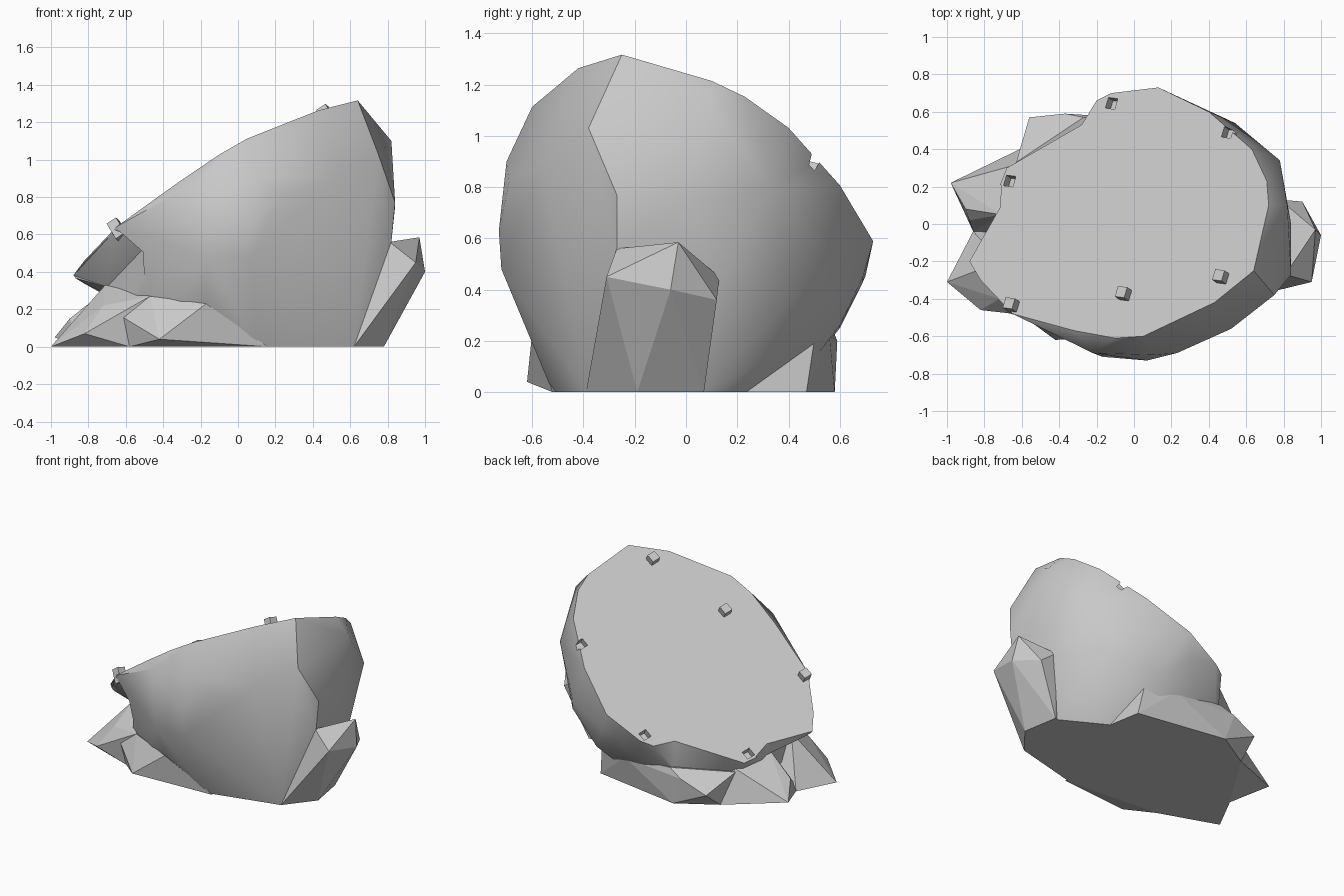
import bpy
import bmesh
from mathutils import Matrix, Vector

default_cube = bpy.data.objects.get("Cube")
if default_cube:
    bpy.data.objects.remove(default_cube, do_unlink=True)

# One stone colour for everything
stone = bpy.data.materials.new("stone grey")
stone.use_nodes = True
stone_colour = (0.58, 0.58, 0.58, 1.0)
stone.diffuse_color = stone_colour
stone.node_tree.nodes["Principled BSDF"].inputs["Base Color"].default_value = stone_colour


def slope_height(x, y):
    """Height of the slanted flat cut at a ground position."""
    return 0.825 + 0.6 * x - 0.43 * y


def add_object(name, bm):
    mesh = bpy.data.meshes.new(name)
    bmesh.ops.recalc_face_normals(bm, faces=bm.faces)
    bm.to_mesh(mesh)
    bm.free()
    mesh.materials.append(stone)
    obj = bpy.data.objects.new(name, mesh)
    bpy.context.collection.objects.link(obj)
    return obj


def add_hull(name, points):
    """Faceted rock wrapped around a few corner points."""
    bm = bmesh.new()
    for point in points:
        bm.verts.new(point)
    result = bmesh.ops.convex_hull(bm, input=bm.verts)
    unused = [v for v in result["geom_interior"] + result["geom_unused"]
              if isinstance(v, bmesh.types.BMVert)]
    bmesh.ops.delete(bm, geom=list(set(unused)), context="VERTS")
    bmesh.ops.dissolve_limit(bm, angle_limit=0.01, verts=bm.verts, edges=bm.edges)
    return add_object(name, bm)


def carve(target, cutter):
    """Cut one shape out of another and remove the cutter."""
    cutter.hide_render = True
    cut = target.modifiers.new("carve", "BOOLEAN")
    cut.operation = "DIFFERENCE"
    cut.solver = "EXACT"
    cut.object = cutter
    bpy.context.view_layer.objects.active = target
    bpy.ops.object.modifier_apply(modifier=cut.name)
    bpy.data.objects.remove(cutter, do_unlink=True)


# Frame of the slanted cut, used by the pegs and sockets
normal = Vector((-0.6, 0.43, 1)).normalized()
across = Vector((1, -0.3, 0))
across = (across - normal * across.dot(normal)).normalized()
along = normal.cross(across)
slope_frame = Matrix((across, along, normal)).transposed().to_4x4()


def add_peg(name, x, y, size=0.06, height=0.1):
    bm = bmesh.new()
    place = Matrix.Translation((x, y, slope_height(x, y))) @ slope_frame
    bmesh.ops.create_cube(bm, size=1, matrix=place @ Matrix.Diagonal((size, size, height, 1)))
    return add_object(name, bm)


# Boulder: rim of the slanted cut, bulging sides and footprint
rim = [(-.88, -.2), (-.82, -.3), (-.65, -.48), (-.52, -.49), (-.32, -.57), (-.1, -.61),
       (.05, -.6), (.43, -.42), (.64, -.25), (.72, .1), (.71, .23), (.63, .4),
       (.4, .6), (.13, .73), (-.12, .7), (-.2, .66), (-.68, .3)]
front_bulge = [(-.22, -.69, .88), (-.17, -.71, .48), (.07, -.73, .63), (.07, -.72, .48),
               (.1, -.7, .9), (.23, -.69, .82), (.52, -.56, .9), (.75, -.38, 1.03),
               (.84, -.27, .77), (.82, -.27, .56), (.55, -.46, .28), (-.17, -.59, .23),
               (-.47, -.49, .27)]
back_bulge = [(.82, .1, 1.1), (.78, .34, .8), (.84, 0, .75), (.54, .54, .52), (.2, .69, .45),
              (.08, .69, .43), (.3, .6, .26), (.6, .45, .4), (0, .6, .25), (.8, .12, .4)]
footprint = [(.1, -.52, 0), (.62, -.39, 0), (.72, .06, 0), (.41, .19, 0), (.1, .4, 0),
             (-.35, .4, 0), (-.55, .2, 0), (-.6, -.1, 0), (-.45, -.4, 0)]
boulder = add_hull("boulder", [(x, y, slope_height(x, y)) for x, y in rim]
                   + front_bulge + back_bulge + footprint)

# Hollows under the low front corner and the low side
carve(boulder, add_hull("overhang_cutter", [
    (-.88, -.2, .38), (-.65, -.48, .63), (-.5, -.49, .53), (-.7, -.2, .32), (-.5, -.5, .27),
    (-.7, -.2, .1), (-1, -.3, .2), (-.9, -.6, .5), (-.55, -.7, .4)]))
carve(boulder, add_hull("undercut_cutter", [
    (-.88, -.2, .37), (-.7, -.21, .32), (-.7, .1, .28)]
    + [(x, y, .1) for x in (-1, -.7) for y in (-.21, .1)]))

# Notches in the back and side of the rim
for outline in ([(-.68, .3), (-.28, .53), (-.2, .66), (-.5, .9)],
                [(-.88, -.2), (-.715, .09), (-.71, .21), (-1.1, .1)]):
    carve(boulder, add_hull("notch_cutter", [(x, y, z) for x, y in outline for z in (.2, .7)]))

# Square sockets cut into the slanted face
for x, y in [(-.12, .645), (.5, .49), (-.665, .23)]:
    carve(boulder, add_peg("socket_cutter", x, y))

bpy.ops.object.select_all(action="DESELECT")
boulder.select_set(True)
bpy.context.view_layer.objects.active = boulder
bpy.ops.object.shade_smooth_by_angle(angle=0.6)

# Matching pegs standing on the slanted face
for x, y in [(-.645, -.44), (-.045, -.38), (.475, -.29)]:
    add_peg("peg", x, y)

# Angular rocks around the foot
add_hull("side_rock", [(.97, -.03, .585), (1, -.06, .4), (.95, -.31, .45), (.9, .12, .36),
                       (.78, .13, .45), (.81, -.27, .56), (.62, -.39, 0), (.78, -.19, 0),
                       (.735, .07, 0), (.5, 0, 0)])
add_hull("corner_rock", [(-1, -.31, 0), (-.82, -.46, .07), (-.58, -.46, 0), (-.72, -.4, .22),
                         (-.47, -.5, .27), (-.71, -.2, .33), (-.86, -.04, 0), (-.4, 0, 0)])
add_hull("front_ledge", [(-.58, -.46, 0), (-.42, -.62, .04), (-.47, -.5, .27), (-.72, -.4, .22),
                         (-.17, -.6, .23), (.16, -.52, 0), (-.47, -.1, 0)])
add_hull("far_rock", [(-.98, .22, .05), (-.86, -.04, 0), (-.88, .02, .1), (-.9, .08, .15),
                      (-.71, .05, .3), (-.62, .32, .24), (-.57, .42, 0), (-.3, .3, 0),
                      (-.3, -.1, 0)])
add_hull("back_ledge", [(-.56, .57, .12), (-.57, .42, 0), (-.63, .33, .22), (-.37, .59, .2),
                        (-.27, .57, .25), (.33, .5, .2), (.1, .56, .22), (.36, .47, 0),
                        (-.3, .58, 0), (-.3, .2, 0), (.41, .19, 0)])
